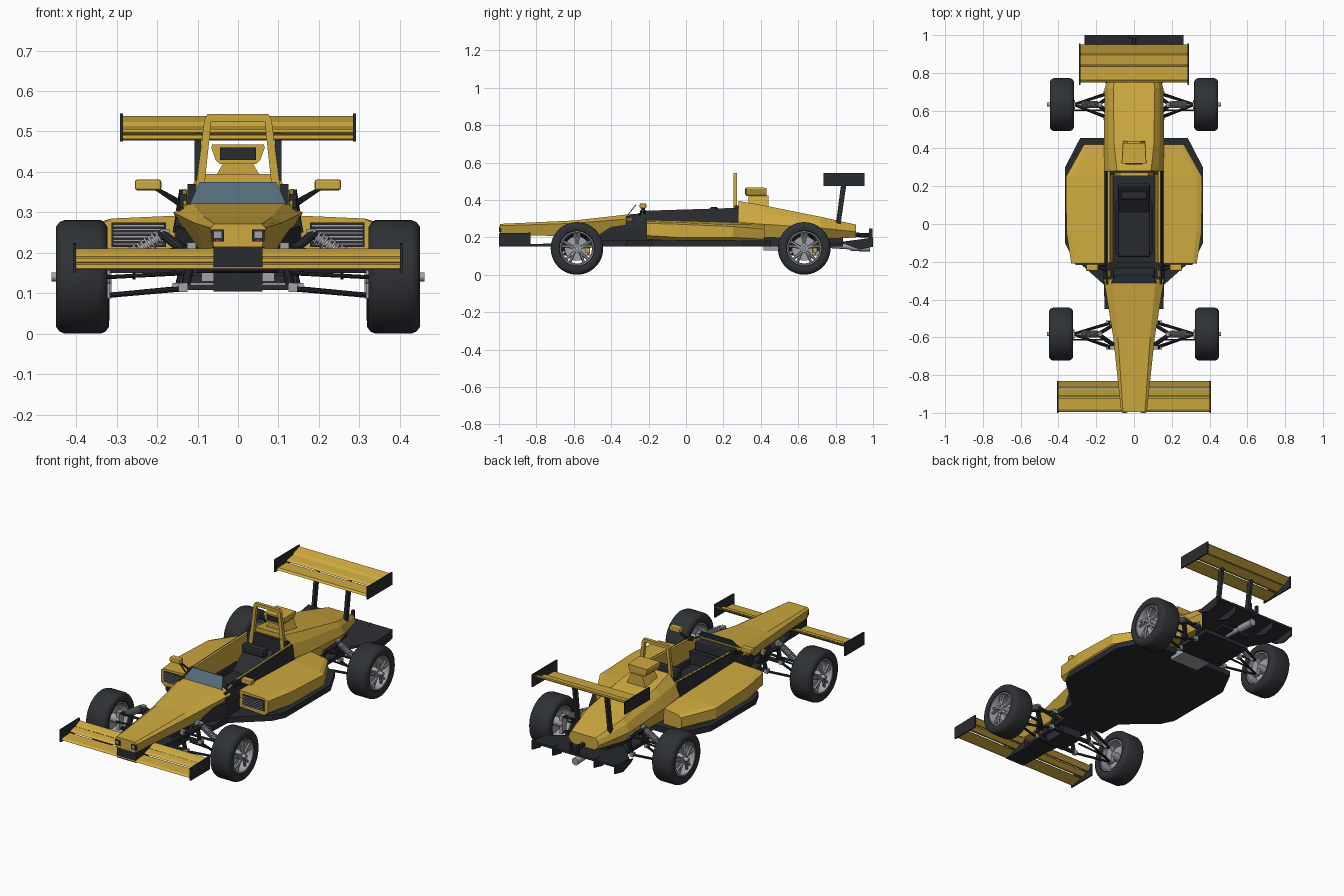
import bpy, bmesh, math
from mathutils import Vector, Matrix

if "Cube" in bpy.data.objects:
    bpy.data.objects.remove(bpy.data.objects["Cube"])


def material(name, rgb):
    m = bpy.data.materials.new(name)
    m.diffuse_color = (*rgb, 1)
    m.use_nodes = True
    m.node_tree.nodes["Principled BSDF"].inputs["Base Color"].default_value = m.diffuse_color
    return m


YEL = material("yellow", (0.62, 0.40, 0.05))
DARK = material("carbon", (0.022, 0.025, 0.03))
TYRE = material("rubber", (0.028, 0.032, 0.035))
METAL = material("metal", (0.36, 0.37, 0.39))
GLASS = material("glass", (0.09, 0.15, 0.20))
RED = material("red", (0.5, 0.02, 0.02))


def make(name, bm, mat, mirror=False, smooth=False):
    bmesh.ops.recalc_face_normals(bm, faces=bm.faces[:])
    me = bpy.data.meshes.new(name)
    bm.to_mesh(me)
    bm.free()
    if smooth:
        me.shade_smooth()
        me.set_sharp_from_angle(angle=math.radians(35))
    me.materials.append(mat)
    ob = bpy.data.objects.new(name, me)
    bpy.context.collection.objects.link(ob)
    if mirror:
        ob.modifiers.new("Mirror", 'MIRROR')
    return ob


def loft(name, rings, mat, mirror=False):
    """Bridge equal-length closed rings of 3D points and cap both ends."""
    bm = bmesh.new()
    vs = [[bm.verts.new(p) for p in r] for r in rings]
    n = len(rings[0])
    for a, b in zip(vs, vs[1:]):
        for i in range(n):
            bm.faces.new((a[i], a[(i + 1) % n], b[(i + 1) % n], b[i]))
    bm.faces.new(vs[0])
    bm.faces.new(vs[-1])
    return make(name, bm, mat, mirror)


def hull(name, sections, mat):
    """Symmetric body from {y: half profile (x, z)}."""
    return loft(name, [[(x, y, z) for x, z in h] + [(-x, y, z) for x, z in reversed(h)]
                       for y, h in sections.items()], mat)


def prism(name, outline, axis, a, b, mat, mirror=False):
    put = {'x': lambda u, v, w: (w, u, v), 'y': lambda u, v, w: (u, w, v),
           'z': lambda u, v, w: (u, v, w)}[axis]
    return loft(name, [[put(u, v, w) for u, v in outline] for w in (a, b)], mat, mirror)


def box(name, c, s, mat, mirror=False, bevel=0, tilt=0):
    bm = bmesh.new()
    bmesh.ops.create_cube(bm, size=1, matrix=Matrix.Translation(c) @ Matrix.Rotation(tilt, 4, 'X')
                          @ Matrix.Diagonal((*s, 1)))
    if bevel:
        bmesh.ops.bevel(bm, geom=bm.edges[:], offset=bevel, segments=2, profile=0.5, affect='EDGES')
    return make(name, bm, mat, mirror)


def rods(name, items, mat, mirror=True, seg=10):
    """Cylinders from (start, end, radius)."""
    bm = bmesh.new()
    for p, q, r in items:
        p, q = Vector(p), Vector(q)
        d = q - p
        bmesh.ops.create_cone(bm, cap_ends=True, segments=seg, radius1=r, radius2=r, depth=d.length,
                              matrix=Matrix.Translation((p + q) / 2) @ d.to_track_quat('Z', 'Y').to_matrix().to_4x4())
    return make(name, bm, mat, mirror, smooth=True)


def lathe(name, profile, c, mat, seg=48):
    """Closed (x, radius) profile turned about the axle."""
    bm = bmesh.new()
    rings = [[bm.verts.new((c[0] + x, c[1] + r * math.cos(t), c[2] + r * math.sin(t))) for x, r in profile]
             for t in (2 * math.pi * i / seg for i in range(seg))]
    n = len(profile)
    for k in range(seg):
        a, b = rings[k], rings[(k + 1) % seg]
        for i in range(n):
            bm.faces.new((a[i], a[(i + 1) % n], b[(i + 1) % n], b[i]))
    return make(name, bm, mat, True, smooth=True)


# Nose, keel and front tray
hull("nose", {-0.995: [(.058, .272), (.068, .262), (.06, .215)],
              -0.6: [(.085, .29), (.11, .275), (.08, .205)],
              -0.29: [(.115, .325), (.16, .30), (.11, .2)]}, YEL)
hull("keel", {-0.46: [(.10, .25), (.10, .17)], -0.33: [(.154, .265), (.154, .18)],
              -0.2: [(.154, .28), (.154, .18)]}, DARK)
hull("front_tray", {-0.99: [(.06, .215), (.06, .155)], -0.835: [(.06, .21), (.06, .15)]}, DARK)
hull("front_splitter", {-0.835: [(.06, .165), (.06, .152)], -0.45: [(.10, .17), (.10, .152)]}, DARK)
box("nose_camera", (.05, -.993, .243), (.032, .012, .03), DARK, True)
box("camera_lens", (.05, -.998, .245), (.018, .006, .016), METAL, True)
box("marker_light", (.05, -.998, .231), (.008, .005, .005), RED, True)

# Floor and sidepods
half = [(.155, -.45), (.16, -.32), (.33, -.17), (.365, -.1), (.365, .3), (.285, .455), (.155, .455)]
prism("floor", half + [(-x, y) for x, y in reversed(half)], 'z', .15, .182, DARK)
pod = {-0.21: [(.155, .2), (.31, .19), (.332, .21), (.332, .275), (.312, .285), (.155, .292)],
       -0.04: [(.155, .185), (.325, .178), (.358, .2), (.358, .27), (.33, .28), (.155, .288)],
       0.25: [(.155, .18), (.32, .17), (.36, .2), (.36, .258), (.33, .268), (.155, .28)],
       0.42: [(.155, .18), (.24, .175), (.265, .19), (.265, .245), (.25, .255), (.155, .27)]}
loft("sidepod", [[(x, y, z) for x, z in s] for y, s in pod.items()], YEL, True)
box("intake", (.245, -.211, .245), (.135, .006, .06), DARK, True)
for i in range(6):
    box("intake_slat", (.245, -.214, .222 + i * .009), (.125, .006, .003), METAL, True)

# Cockpit
loft("cockpit_side", [[(.162, y, .25), (.145, y, z), (.135, y, z), (.135, y, .25)]
                      for y, z in ((-.32, .312), (-.2, .342), (.28, .357))], DARK, True)
loft("cockpit_lining", [[(.137, y, z), (.127, y, z), (.112, y, .2), (.137, y, .2)]
                        for y, z in ((-.28, .32), (-.2, .343), (.28, .358))], YEL, True)
box("cockpit_floor", (0, 0, .19), (.25, .58, .015), DARK)
box("dashboard", (0, -.26, .30), (.22, .06, .05), DARK, bevel=.008)
loft("windscreen", [[(x, y + d, z) for x, y, z in ((-.12, -.315, .318), (.12, -.315, .318),
                     (.095, -.27, .375), (-.095, -.27, .375))] for d in (0, .006)], GLASS)
box("seat_base", (0, -.05, .215), (.17, .25, .035), DARK, bevel=.01)
box("seat_back", (0, .13, .265), (.17, .2, .03), DARK, bevel=.01, tilt=.65)
box("seat_bolster", (.088, -.02, .235), (.018, .28, .06), DARK, True, bevel=.006)
box("headrest", (0, .15, .338), (.14, .045, .05), DARK, bevel=.012)
box("rear_bulkhead", (0, .27, .29), (.25, .02, .16), DARK)

# Engine cover, airbox and roll hoop
hull("engine_cover", {0.28: [(.09, .395), (.13, .35), (.155, .29), (.15, .2)],
                      0.42: [(.105, .37), (.135, .33), (.16, .27), (.15, .2)],
                      0.72: [(.11, .31), (.135, .29), (.155, .25), (.12, .19)],
                      0.91: [(.075, .268), (.085, .255), (.095, .23), (.07, .2)]}, YEL)
hull("airbox_neck", {0.335: [(.035, .425), (.06, .38)], 0.44: [(.035, .425), (.06, .36)]}, YEL)
hull("airbox", {0.32: [(.064, .468), (.066, .46), (.055, .43), (.045, .42)],
                0.43: [(.058, .465), (.06, .458), (.05, .43), (.04, .42)]}, YEL)
box("airbox_mouth", (0, .319, .445), (.09, .006, .03), DARK)
prism("roll_hoop", [(.112, .30), (.083, .53), (.075, .543), (-.075, .543), (-.083, .53), (-.112, .30),
                    (-.09, .30), (-.066, .525), (.066, .525), (.09, .30)], 'y', .255, .273, YEL)
for i in range(4):
    y = .48 + i * .04
    box("cover_louver", (.07, y, .359 - (y - .42) * .2), (.04, .009, .005), DARK, True, tilt=-.2)

# Mirrors
box("mirror", (.222, -.23, .368), (.065, .035, .027), YEL, True, bevel=.006)
rods("mirror_stalk", [((.14, -.22, .325), (.205, -.225, .36), .005),
                      ((.14, -.25, .315), (.205, -.23, .36), .004)], DARK)
box("mirror_mount", (.135, -.225, .33), (.018, .04, .03), DARK, True)


# Wings
def wing(name, half_w, slats):
    for y0, z0, y1, z1 in slats:
        t = .009
        prism(name, [(y0, z0), (y0 + .012, z0 + t), (y1, z1 + .003), (y1, z1), (y0 + .015, z0 - .004)],
              'x', -half_w, half_w, YEL)


wing("front_wing", .402, [(-.995, .162, -.92, .172), (-.918, .178, -.875, .19), (-.872, .192, -.832, .208)])
prism("front_endplate", [(-1, .152), (-.832, .152), (-.832, .225), (-1, .222)], 'x', .4, .408, DARK, True)
wing("rear_wing", .285, [(.75, .482, .835, .49), (.835, .497, .895, .51), (.892, .514, .95, .535)])
prism("rear_endplate", [(.735, .475), (.955, .475), (.955, .545), (.735, .545)], 'x', .284, .291, DARK, True)
prism("wing_support", [(.80, .26), (.825, .26), (.86, .5), (.83, .49)], 'x', .092, .108, DARK, True)

# Gearbox, diffuser, exhaust and tail light
box("gearbox", (0, .62, .185), (.18, .44, .07), DARK)
box("gearbox_plate", (0, .5, .145), (.18, .17, .03), METAL)
box("rear_floor", (0, .65, .135), (.29, .24, .022), DARK)
loft("diffuser", [[(w, y, z), (w, y, z - .012), (-w, y, z - .012), (-w, y, z)]
                  for y, z, w in ((.72, .158, .13), (.86, .18, .25), (1.0, .198, .26))], DARK)
fin = [(.84, .175), (1, .2), (1, .15), (.93, .135), (.86, .16)]
prism("diffuser_fin_outer", fin, 'x', .253, .261, DARK, True)
prism("diffuser_fin_inner", fin, 'x', .125, .132, DARK, True)
rods("exhaust", [((0, .72, .16), (0, .9, .148), .014), ((0, .88, .148), (0, .985, .143), .02)], METAL, False, 20)
box("tail_light_post", (.022, .988, .222), (.012, .018, .05), DARK, True)
rods("jack_bar", [((0, .88, .215), (0, .985, .21), .012)], DARK, False)

# Wheels and suspension, front then rear
for tag, cy, cx, inner in (("front", -.583, .386, .13), ("rear", .632, .382, .145)):
    c = (cx, cy, .141)
    tp = [(.05, .088), (.06, .095), (.064, .108), (.063, .124), (.055, .135), (.042, .1405)]
    lathe(tag + "_tyre", tp + [(-x, r) for x, r in reversed(tp)], c, TYRE)
    lathe(tag + "_rim", [(-.054, .093), (-.054, .083), (.04, .08), (.056, .086), (.056, .093)], c, METAL)
    o = cx + .04
    sp = []
    for i in range(5):
        a = math.pi / 2 + i * 2 * math.pi / 5
        for d in (-.17, .17):
            sp.append(((o + .008, cy + .02 * math.cos(a), .141 + .02 * math.sin(a)),
                       (o, cy + .084 * math.cos(a + d), .141 + .084 * math.sin(a + d)), .0075))
    rods(tag + "_spokes", sp, METAL, seg=6)
    rods(tag + "_hub", [((cx - .07, cy, .141), (o + .012, cy, .141), .024),
                        ((o, cy, .141), (.461, cy, .141), .011)], METAL, seg=20)
    rods(tag + "_brake_disc", [((cx - .012, cy, .141), (cx - .002, cy, .141), .066)], METAL, seg=32)
    box(tag + "_caliper", (cx, cy + .058, .141), (.035, .025, .05), YEL, True, bevel=.004)
    # wishbones, steering link, brackets and coil-over
    ux, arms = cx - .07, []
    for dy in (-.07, .06):
        arms += [((inner, cy + dy, .112), (ux + .01, cy, .095), .0065),
                 ((inner - .02, cy + dy, .215), (ux + .01, cy, .178), .0065)]
        box(tag + "_bracket", (inner + .006, cy + dy, .115), (.022, .022, .022), METAL, True)
        box(tag + "_upper_bracket", (inner - .015, cy + dy, .215), (.022, .022, .022), METAL, True)
        arms.append(((inner - .02, cy + dy, .21), (inner, cy + dy, .115), .011))
    arms += [((inner, cy - .03, .15), (ux + .01, cy - .03, .14), .005),
             ((inner - .04, cy - .07, .17), (.19, cy, .25), .012),
             ((inner - .04, cy + .06, .18), (.19, cy, .25), .010)]
    rods(tag + "_wishbones", arms, DARK)
    box(tag + "_upright", (ux + .01, cy, .137), (.02, .035, .1), METAL, True)
    p, q = Vector((.175, cy, .25)), Vector((.295, cy, .175))
    coil = [(p, q, .009)]
    for i in range(9):
        t = .15 + i * .075
        coil.append((p.lerp(q, t), p.lerp(q, t + .04), .019))
    rods(tag + "_coilover", coil, METAL, seg=14)
    box(tag + "_damper_mount", (.18, cy, .248), (.022, .025, .022), METAL, True)

# Cross members tying front suspension to the nose
for y in (-.653, -.523):
    box("front_crossmember", (0, y, .115), (.27, .02, .014), DARK)
box("front_bulkhead", (0, -.588, .16), (.12, .15, .11), DARK)
